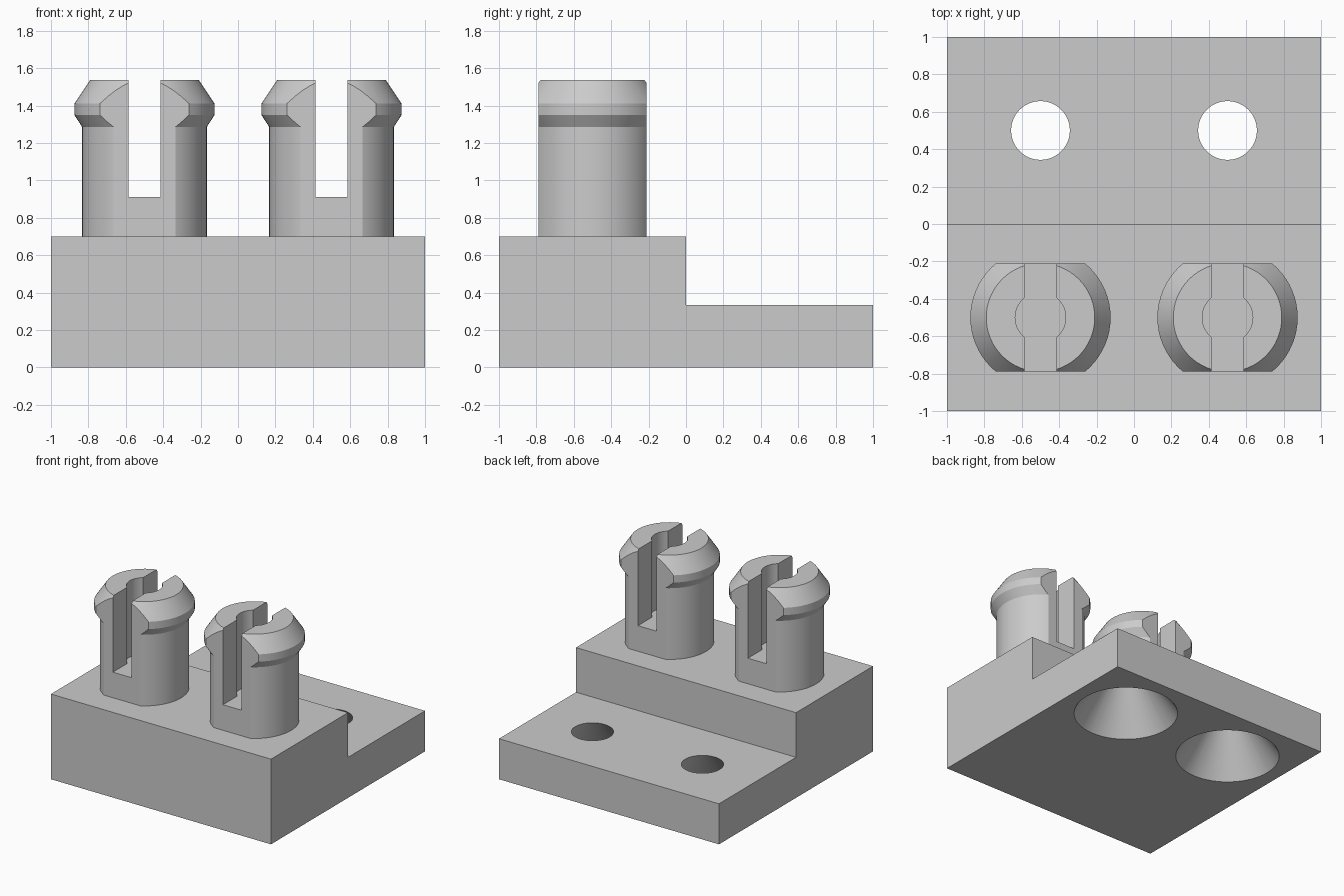
import bpy, bmesh, math

if "Cube" in bpy.data.objects:
    bpy.data.objects.remove(bpy.data.objects["Cube"])

SEGMENTS = 64
FLAT, SLOT, BORE, SHAFT = 0.289, 0.085, 0.135, 0.333
BASE_TOP, FLOOR = 0.70, 0.91

grey = bpy.data.materials.new("light grey")
grey.diffuse_color = (0.6, 0.6, 0.6, 1)
grey.use_nodes = True
grey.node_tree.nodes["Principled BSDF"].inputs["Base Color"].default_value = grey.diffuse_color


def new_object(name, *parts):
    """Join bmesh parts into one welded object."""
    mesh = bpy.data.meshes.new(name)
    whole = bmesh.new()
    for part in parts:
        part.to_mesh(mesh)
        part.free()
        whole.from_mesh(mesh)
    bmesh.ops.remove_doubles(whole, verts=whole.verts, dist=1e-4)
    whole.to_mesh(mesh)
    whole.free()
    mesh.materials.append(grey)
    obj = bpy.data.objects.new(name, mesh)
    bpy.context.collection.objects.link(obj)
    return obj


def turned(profile, closed=False):
    """Solid of revolution about z from (radius, height) pairs; closed makes a tube."""
    bm = bmesh.new()
    angles = [2 * math.pi * i / SEGMENTS for i in range(SEGMENTS)]
    rings = [[bm.verts.new((r * math.cos(a), r * math.sin(a), z)) for a in angles]
             for r, z in profile]
    pairs = list(zip(rings, rings[1:]))
    if closed:
        pairs.append((rings[-1], rings[0]))
    else:
        bm.faces.new(rings[0])
        bm.faces.new(rings[-1])
    for a, b in pairs:
        for i in range(SEGMENTS):
            j = (i + 1) % SEGMENTS
            bm.faces.new((a[i], a[j], b[j], b[i]))
    bmesh.ops.recalc_face_normals(bm, faces=bm.faces)
    return bm


def clip(bm, point, normal, remove=True):
    """Cut along a plane, dropping and capping the side the normal points to."""
    cut = bmesh.ops.bisect_plane(bm, geom=bm.verts[:] + bm.edges[:] + bm.faces[:], dist=1e-6,
                                 plane_co=point, plane_no=normal, clear_outer=remove)
    if remove:
        edges = [e for e in cut["geom_cut"] if isinstance(e, bmesh.types.BMEdge)]
        bmesh.ops.holes_fill(bm, edges=edges, sides=0)
        bmesh.ops.recalc_face_normals(bm, faces=bm.faces)


def flatten(bm):
    for s in (-1, 1):
        clip(bm, (0, s * FLAT, 0), (0, s, 0))
    return bm


def drop_faces(bm, rule):
    bm.normal_update()
    doomed = [f for f in bm.faces if rule(f.normal, f.calc_center_median())]
    bmesh.ops.delete(bm, geom=doomed, context="FACES")


def carve(obj, cutter):
    cutter.hide_render = True
    mod = obj.modifiers.new("carve", "BOOLEAN")
    mod.operation, mod.object, mod.solver = "DIFFERENCE", cutter, "EXACT"
    bpy.context.view_layer.objects.active = obj
    bpy.ops.object.modifier_apply(modifier=mod.name)
    bpy.data.objects.remove(cutter)


def smooth(obj):
    bpy.ops.object.select_all(action="DESELECT")
    obj.select_set(True)
    bpy.context.view_layer.objects.active = obj
    bpy.ops.object.shade_smooth_by_angle(angle=math.radians(20))


def place(obj, x, y):
    obj.location = (x, y, 0)
    bpy.context.view_layer.update()
    return obj


# Stepped base: side profile extruded across x
bm = bmesh.new()
steps = [(-1, 0), (1, 0), (1, 0.333), (0, 0.333), (0, BASE_TOP), (-1, BASE_TOP)]
side = bm.faces.new([bm.verts.new((-1, y, z)) for y, z in steps])
ext = bmesh.ops.extrude_face_region(bm, geom=[side], use_keep_orig=True)
bmesh.ops.translate(bm, vec=(2, 0, 0),
                    verts=[v for v in ext["geom"] if isinstance(v, bmesh.types.BMVert)])
bmesh.ops.recalc_face_normals(bm, faces=bm.faces)
base = new_object("stepped_base", bm)

# Conical holes through the low step, wide end underneath; openings where pins stand
slope = (0.157 - 0.39) / 0.333
for x in (-0.5, 0.5):
    cone = turned([(0.39 - 0.1 * slope, -0.1), (0.157 + 0.1 * slope, 0.433)])
    carve(base, place(new_object("hole_cutter", cone), x, 0.5))
    seat = flatten(turned([(SHAFT, 0.65), (SHAFT, 0.8)]))
    carve(base, place(new_object("seat_cutter", seat), x, -0.5))
bm = bmesh.new()
bm.from_mesh(base.data)
drop_faces(bm, lambda n, c: 0.6 < c.z < 0.69)
bm.to_mesh(base.data)
bm.free()
smooth(base)

# Split snap pins with flared heads, flattened front and back
for label, x in (("left", -0.5), ("right", 0.5)):
    # Solid foot up to the slot floor
    foot = flatten(turned([(SHAFT, BASE_TOP), (SHAFT, FLOOR), (BORE, FLOOR)]))
    for s in (-1, 1):
        clip(foot, (s * SLOT, 0, 0), (s, 0, 0), remove=False)
    drop_faces(foot, lambda n, c: n.z < -0.9 or (
        n.z > 0.9 and abs(c.x) > SLOT and math.hypot(c.x, c.y) > BORE - 0.0005))
    # Two prongs, each one side of a bored tube
    parts = [foot]
    for s in (-1, 1):
        prong = flatten(turned([(BORE, FLOOR), (SHAFT, FLOOR), (SHAFT, 1.285), (0.375, 1.35),
                                (0.375, 1.41), (0.29, 1.537), (BORE, 1.537)], closed=True))
        clip(prong, (s * SLOT, 0, 0), (-s, 0, 0))
        drop_faces(prong, lambda n, c: c.z < FLOOR + 0.001)
        parts.append(prong)
    smooth(place(new_object(label + "_snap_pin", *parts), x, -0.5))
